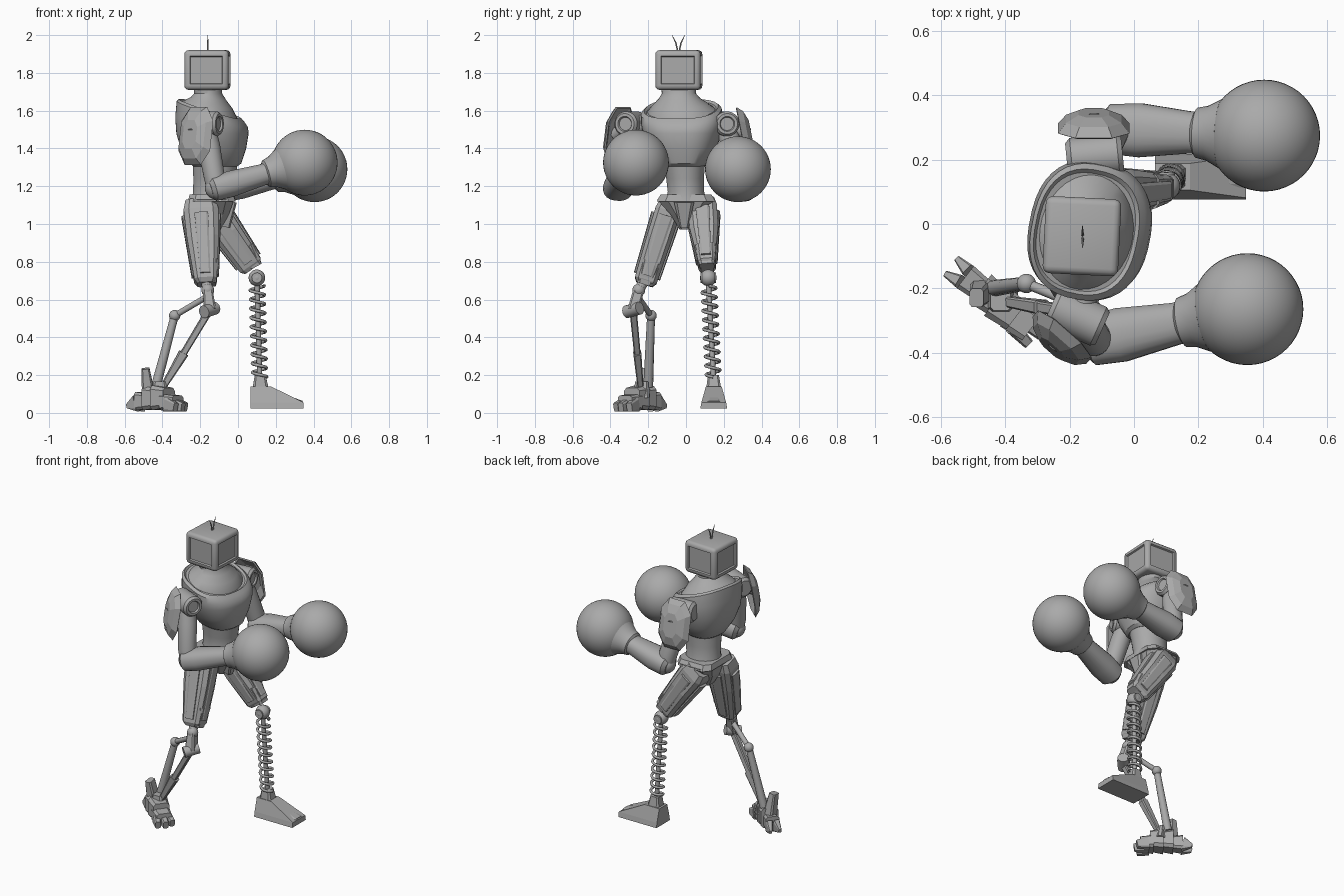
import bpy, bmesh, math
from mathutils import Vector, Matrix

if "Cube" in bpy.data.objects:
    bpy.data.objects.remove(bpy.data.objects["Cube"])

grey = bpy.data.materials.new("plain grey")
grey.use_nodes = True
grey.diffuse_color = (0.4, 0.4, 0.4, 1)
grey.node_tree.nodes["Principled BSDF"].inputs["Base Color"].default_value = (0.4, 0.4, 0.4, 1)
smooth_parts = []


def finish(name, bm, smooth):
    bmesh.ops.recalc_face_normals(bm, faces=bm.faces)
    mesh = bpy.data.meshes.new(name)
    bm.to_mesh(mesh)
    bm.free()
    mesh.materials.append(grey)
    ob = bpy.data.objects.new(name, mesh)
    bpy.context.collection.objects.link(ob)
    if smooth:
        smooth_parts.append(ob)
    return ob


def loft(name, rings, axis=None, ref=(1, 0, 0), n=24, power=1.0):
    """Skin rings of (centre, half size along ref, half size across, tilt)."""
    d = Vector(axis) if axis else Vector(rings[-1][0]) - Vector(rings[0][0])
    d.normalize()
    u = Vector(ref)
    u = (u - d * u.dot(d)).normalized()
    v = d.cross(u)
    bm = bmesh.new()
    loops = []
    for centre, a, b, *tilt in rings:
        loop = []
        for i in range(n):
            t = (i + 0.5) * math.tau / n
            c, s = (math.copysign(abs(f) ** power, f) for f in (math.cos(t), math.sin(t)))
            lift = d * (tilt[0] * a * c if tilt else 0)
            loop.append(bm.verts.new(Vector(centre) + u * a * c + v * b * s + lift))
        loops.append(loop)
    for p, q in zip(loops, loops[1:]):
        for i in range(n):
            j = (i + 1) % n
            bm.faces.new((p[i], p[j], q[j], q[i]))
    bm.faces.new(loops[0])
    bm.faces.new(loops[-1])
    return finish(name, bm, n > 8)


def rod(name, a, b, r, r2=None, n=12):
    return loft(name, [(a, r, r), (b, r2 or r, r2 or r)], ref=(0.3, 1, 0.2), n=n)


def block(name, a, b, s0, s1, ref=(1, 0, 0)):
    """Chamfered tapering beam."""
    return loft(name, [(a, *s0), (b, *s1)], ref=ref, n=8, power=0.4)


def ball(name, c, r, seg=24):
    bm = bmesh.new()
    bmesh.ops.create_uvsphere(bm, u_segments=seg, v_segments=seg // 2, radius=r,
                              matrix=Matrix.Translation(c))
    return finish(name, bm, True)


# Head: rounded box with a framed recess on each side
bm = bmesh.new()
bmesh.ops.create_cube(bm, size=1)
bmesh.ops.scale(bm, vec=(0.235, 0.24, 0.21), verts=bm.verts)
bmesh.ops.bevel(bm, geom=bm.edges[:], offset=0.022, segments=3, profile=0.5, affect='EDGES')
bm.normal_update()
sides = [f for f in bm.faces if abs(f.normal.z) < 0.1 and f.calc_area() > 0.02]
bmesh.ops.inset_individual(bm, faces=sides, thickness=0.012, depth=0.0)
bmesh.ops.inset_individual(bm, faces=sides, thickness=0.006, depth=-0.01)
bmesh.ops.transform(bm, matrix=Matrix.Translation((-0.162, -0.038, 1.815)) @ Matrix.Rotation(-0.05, 4, 'Z'),
                    verts=bm.verts)
finish("head", bm, True)
for s in (-1, 1):
    mid = (-0.16, -0.04 + s * 0.014, 1.96)
    rod("antenna_base", (-0.16, -0.04 + s * 0.004, 1.915), mid, 0.004, n=6)
    rod("antenna_tip", mid, (-0.16, -0.04 + s * 0.034, 2.0), 0.004, 0.001, n=6)

# Torso: neck, chest shell with sloping collar, belly
face_dir = (0.98, -0.2, 0)
UP = (0, 0, 1)
loft("chest", [
    ((-0.12, -0.01, 1.305), 0.115, 0.105),
    ((-0.12, -0.01, 1.32), 0.135, 0.125),
    ((-0.13, -0.015, 1.40), 0.17, 0.175),
    ((-0.135, -0.02, 1.48), 0.187, 0.205),
    ((-0.14, -0.02, 1.54), 0.187, 0.216, -0.15),
    ((-0.145, -0.025, 1.595), 0.174, 0.212, -0.33),
    ((-0.148, -0.025, 1.61), 0.160, 0.195, -0.33),
    ((-0.15, -0.025, 1.6), 0.150, 0.184, -0.33)],
    axis=UP, ref=face_dir, n=40, power=0.82)
loft("neck", [
    ((-0.15, -0.025, 1.56), 0.15, 0.184, -0.33),
    ((-0.15, -0.025, 1.60), 0.147, 0.18, -0.3),
    ((-0.152, -0.03, 1.635), 0.122, 0.145, -0.2),
    ((-0.155, -0.035, 1.665), 0.092, 0.11, -0.1),
    ((-0.158, -0.037, 1.69), 0.074, 0.092),
    ((-0.16, -0.038, 1.72), 0.074, 0.092)], axis=UP, ref=face_dir, n=32)
loft("belly", [
    ((-0.13, 0, 1.12), 0.118, 0.11),
    ((-0.13, 0, 1.17), 0.108, 0.097),
    ((-0.125, -0.005, 1.24), 0.112, 0.1),
    ((-0.12, -0.01, 1.33), 0.12, 0.112)], axis=UP, n=32)

# Pelvis
block("belt", (-0.14, 0, 1.12), (-0.14, 0, 1.155), (0.13, 0.16), (0.12, 0.14))
loft("pelvis", [((-0.14, 0, 0.97), 0.05, 0.035), ((-0.14, 0, 1.05), 0.095, 0.085),
                ((-0.14, 0, 1.13), 0.125, 0.16)], axis=UP, n=8, power=0.5)
block("groin_plate", (-0.07, -0.01, 0.985), (-0.035, -0.01, 1.12), (0.03, 0.022), (0.03, 0.055))

# Arms: shoulder joint, guard, upper arm, forearm, glove
arms = {
    "right": dict(s=(-0.175, -0.29, 1.53), e=(-0.115, -0.36, 1.19), g=(0.353, -0.265, 1.325),
                  ax=(0.9, -0.4, 0), pad=(-0.235, -0.365, 1.47), pn=(-0.66, -0.75, 0.16)),
    "left": dict(s=(-0.12, 0.21, 1.53), e=(-0.06, 0.295, 1.185), g=(0.405, 0.275, 1.29),
                 ax=(1, 0.1, 0), pad=(-0.125, 0.315, 1.47), pn=(0, 1, 0.2)),
}
for side, p in arms.items():
    s, e, g, ax, pad, pn = (Vector(p[k]) for k in ("s", "e", "g", "ax", "pad", "pn"))
    ax.normalize()
    pn.normalize()
    loft(side + "_shoulder_joint", [
        (s - ax * 0.09, 0.05, 0.05), (s - ax * 0.075, 0.066, 0.066), (s + ax * 0.07, 0.066, 0.066),
        (s + ax * 0.085, 0.055, 0.055), (s + ax * 0.085, 0.04, 0.04), (s + ax * 0.075, 0.035, 0.035)],
        axis=ax, ref=UP, n=24)
    rod(side + "_shoulder_axle", s, (-0.145, s.y * 0.4, 1.52), 0.05, n=20)
    # Curved shell, hollow on the arm side
    loft(side + "_shoulder_guard", [
        (pad + pn * 0.012, 0.09, 0.06), (pad - pn * 0.022, 0.155, 0.108), (pad - pn * 0.018, 0.165, 0.118),
        (pad + pn * 0.012, 0.135, 0.092), (pad + pn * 0.032, 0.08, 0.05)], axis=pn, ref=UP, n=8, power=0.75)
    rod(side + "_guard_mount", s, pad + pn * 0.015, 0.035)
    out = Vector((0, math.copysign(0.01, s.y), 0))
    loft(side + "_upper_arm", [(s, 0.05, 0.05), (s.lerp(e, 0.35), 0.06, 0.058),
                               (s.lerp(e, 0.8) + out, 0.056, 0.056), (e, 0.052, 0.052)], n=20)
    ball(side + "_elbow", e, 0.06)
    d = (g - e).normalized()
    back = e - d * 0.035
    loft(side + "_forearm", [
        (back, 0.055, 0.045), (back + d * 0.02, 0.078, 0.066), (e + d * 0.08, 0.085, 0.07),
        (g - d * 0.235, 0.066, 0.057), (g - d * 0.205, 0.068, 0.06)],
        ref=(0, 1, 0), n=20, power=0.85)
    loft(side + "_glove_cuff", [
        (g - d * 0.225, 0.06, 0.06), (g - d * 0.215, 0.078, 0.074), (g - d * 0.18, 0.086, 0.083),
        (g - d * 0.135, 0.11, 0.11)], ref=(0, 1, 0), n=32)
    ball(side + "_glove", g, 0.174, 48)

# Thighs: armoured beams with raised panels
thighs = {
    "right": (Vector((-0.2, -0.08, 1.12)), Vector((-0.17, -0.22, 0.68)), (0.095, 0.07), (0.062, 0.062)),
    "left": (Vector((-0.165, 0.085, 1.11)), Vector((0.078, 0.112, 0.765)), (0.085, 0.08), (0.068, 0.046)),
}
for side, (a, b, s0, s1) in thighs.items():
    mid = a.lerp(b, 0.45)
    loft(side + "_thigh", [(a, s0[0] * 0.85, s0[1] * 0.85), (a.lerp(b, 0.12), *s0),
                           (mid, s0[0] * 0.92, s0[1] * 0.98), (a.lerp(b, 0.95), *s1),
                           (b, s1[0] * 0.75, s1[1] * 0.75)], n=8, power=0.4)
    d = (b - a).normalized()
    u = (Vector((1, 0, 0)) - d * d.x).normalized()
    v = d.cross(u)
    for k in (-1, 1):
        for w, x0, x1, label in ((u, s0[0], s1[0], "_front_panel"), (v, s0[1], s1[1], "_side_panel")):
            block(side + "_thigh" + label, a.lerp(b, 0.18) + w * k * x0 * 0.9,
                  a.lerp(b, 0.9) + w * k * x1 * 0.95, (0.02, 0.038), (0.014, 0.028), ref=w)
    block(side + "_knee_plate", mid.lerp(b, 0.5) + u * 0.035, b + u * 0.02, (0.045, 0.055), (0.035, 0.04))

# Left shin: ball knee, coil spring round a rod, wedge foot
knee, ankle = Vector((0.1, 0.118, 0.715)), Vector((0.115, 0.145, 0.19))
ball("left_knee", knee, 0.044)
rod("left_knee_pin", knee - Vector((0, 0.042, 0)), knee + Vector((0, 0.042, 0)), 0.028)
rod("left_shin_rod", knee, ankle, 0.014)
curve = bpy.data.curves.new("left_spring", 'CURVE')
curve.dimensions = '3D'
curve.bevel_depth = 0.0085
curve.bevel_resolution = 1
curve.materials.append(grey)
turns, per = 10, 20
line = curve.splines.new('POLY')
line.points.add(turns * per)
for i, pt in enumerate(line.points):
    t = i / per * math.tau
    c = knee.lerp(ankle, 0.08 + 0.92 * i / (turns * per))
    pt.co = (c.x + 0.038 * math.cos(t), c.y + 0.038 * math.sin(t), c.z, 1)
bpy.context.collection.objects.link(bpy.data.objects.new("left_spring", curve))
block("left_ankle", (0.12, 0.147, 0.12), (0.117, 0.145, 0.2), (0.045, 0.042), (0.03, 0.03))
loft("left_foot", [((0.207, 0.147, 0.022), 0.142, 0.072), ((0.207, 0.147, 0.055), 0.142, 0.066),
                   ((0.12, 0.147, 0.14), 0.055, 0.042)], axis=UP, n=4, power=0.02)
block("left_foot_ridge", (0.15, 0.147, 0.122), (0.34, 0.147, 0.052), (0.012, 0.022), (0.012, 0.035), ref=UP)

# Right shin: two-rod linkage
rk, ja, jb = Vector((-0.16, -0.25, 0.65)), Vector((-0.15, -0.28, 0.545)), Vector((-0.335, -0.185, 0.515))
ball("right_knee", rk, 0.034)
rod("right_knee_stub", rk, (-0.17, -0.22, 0.7), 0.028)
block("right_knee_link", rk, ja, (0.025, 0.03), (0.035, 0.03))
rod("right_shin_hinge", ja - Vector((0.03, 0.035, 0.01)), ja + Vector((0.03, 0.035, 0.01)), 0.034, n=20)
ball("right_rear_joint", jb, 0.03)
rod("right_upper_strut", (-0.165, -0.255, 0.615), jb, 0.016)
rod("right_rear_strut", jb, (-0.435, -0.2, 0.14), 0.021, 0.026)
shin_mid = ja.lerp(Vector((-0.4, -0.24, 0.13)), 0.55)
block("right_front_strut", ja, shin_mid, (0.02, 0.02), (0.018, 0.018))
block("right_lower_strut", shin_mid, (-0.4, -0.24, 0.13), (0.028, 0.022), (0.016, 0.016))

# Right foot: overlapping armour segments, short toes and heel claws
heel, toe = Vector((-0.525, -0.165, 0.05)), Vector((-0.31, -0.33, 0.035))
run = (toe - heel).normalized()
across = Vector((-run.y, run.x, 0)).normalized()
for i, (w, h) in enumerate(((0.045, 0.05), (0.058, 0.066), (0.062, 0.068), (0.058, 0.045))):
    a, b = heel.lerp(toe, i * 0.22), heel.lerp(toe, i * 0.22 + 0.3)
    a.z = b.z = h + 0.012
    block("right_foot_segment", a, b, (w, h), (w * 0.85, h * 0.8), ref=across)
for k in (-1, 0, 1):
    base = heel.lerp(toe, 0.78) + across * k * 0.036
    tip = toe + across * k * 0.045 + run * (0.025 - 0.015 * abs(k))
    base.z, tip.z = 0.045, 0.03
    block("right_toe", base, tip, (0.022, 0.04), (0.017, 0.024), ref=across)
    if k:
        claw = heel - run * 0.055 + across * k * 0.03
        claw.z = 0.035
        block("right_heel_claw", heel + across * k * 0.022, claw, (0.022, 0.045), (0.01, 0.012), ref=across)
block("right_heel_fin", (-0.475, -0.21, 0.1), (-0.49, -0.23, 0.235), (0.035, 0.035), (0.022, 0.03))
block("right_ankle", (-0.415, -0.235, 0.08), (-0.415, -0.235, 0.165), (0.055, 0.045), (0.032, 0.036))

# Smooth the round parts, keeping hard edges
bpy.ops.object.select_all(action='DESELECT')
for ob in smooth_parts:
    ob.select_set(True)
bpy.context.view_layer.objects.active = smooth_parts[0]
bpy.ops.object.shade_smooth_by_angle(angle=math.radians(32))
